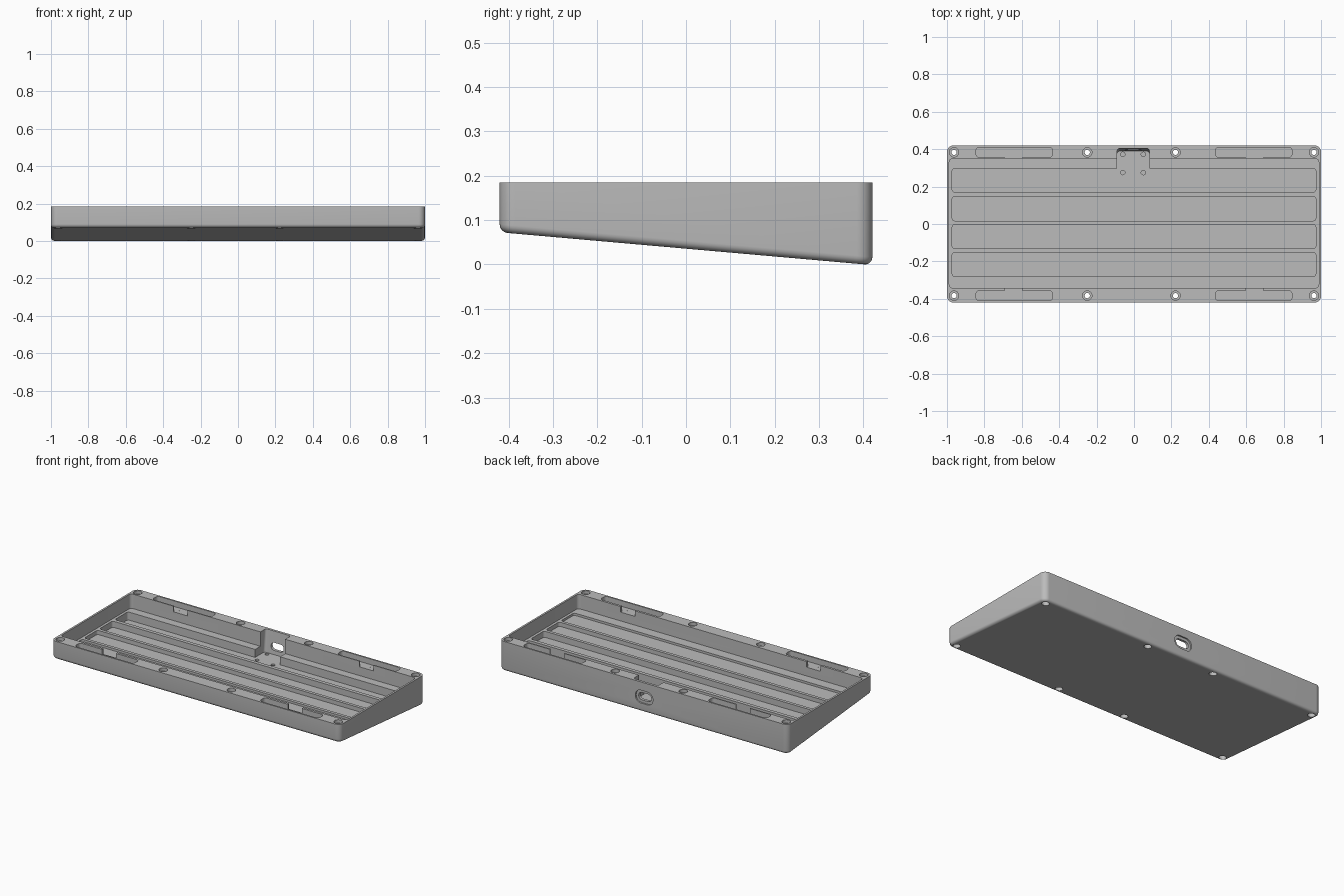
import bpy, bmesh, math
from mathutils import Matrix

if "Cube" in bpy.data.objects:
    bpy.data.objects.remove(bpy.data.objects["Cube"], do_unlink=True)

TOP, FLOOR = 0.185, 0.095
HX, HY = 1.0, 0.42

# Single grey finish
grey = bpy.data.materials.new("case_grey")
grey.use_nodes = True
grey.diffuse_color = (0.5, 0.5, 0.5, 1)
grey.node_tree.nodes["Principled BSDF"].inputs["Base Color"].default_value = (0.5, 0.5, 0.5, 1)


def underside(y):
    """Height of the sloping underside at depth y."""
    return 0.036 - 0.088 * y


def finish(bm, name):
    bmesh.ops.recalc_face_normals(bm, faces=bm.faces)
    mesh = bpy.data.meshes.new(name)
    bm.to_mesh(mesh)
    bm.free()
    mesh.materials.append(grey)
    obj = bpy.data.objects.new(name, mesh)
    bpy.context.collection.objects.link(obj)
    return obj


def round_edges(bm, edges, radius, segments):
    bmesh.ops.bevel(bm, geom=edges, offset=radius, segments=segments,
                    profile=0.5, affect='EDGES', clamp_overlap=True)


def upright(bm):
    return [e for e in bm.edges
            if abs((e.verts[0].co - e.verts[1].co).normalized().z) > 0.99]


def box_mesh(size, radius, segments=6):
    """Box about the origin with rounded upright edges."""
    bm = bmesh.new()
    bmesh.ops.create_cube(bm, size=1)
    bmesh.ops.scale(bm, vec=size, verts=bm.verts)
    round_edges(bm, upright(bm), radius, segments)
    return bm


def cut(bm):
    """Subtract a closed mesh from the case."""
    tool = finish(bm, "cutter")
    tool.hide_render = True
    mod = case.modifiers.new("cut", 'BOOLEAN')
    mod.operation, mod.solver, mod.object = 'DIFFERENCE', 'EXACT', tool
    bpy.ops.object.modifier_apply(modifier=mod.name)
    bpy.data.objects.remove(tool, do_unlink=True)


def pocket(x0, x1, y0, y1, z0, z1, radius):
    bm = box_mesh((x1 - x0, y1 - y0, z1 - z0), radius)
    bmesh.ops.translate(bm, vec=((x0 + x1) / 2, (y0 + y1) / 2, (z0 + z1) / 2), verts=bm.verts)
    cut(bm)


def bore(x, y, z0, z1, radius):
    bm = bmesh.new()
    bmesh.ops.create_cone(bm, cap_ends=True, segments=24, radius1=radius, radius2=radius,
                          depth=z1 - z0, matrix=Matrix.Translation((x, y, (z0 + z1) / 2)))
    cut(bm)


def port(width, height, y0, y1, radius):
    """Rounded opening cut along the depth of the case."""
    bm = box_mesh((width, height, y1 - y0), radius, 8)
    bmesh.ops.transform(bm, verts=bm.verts, matrix=Matrix.Translation(
        (-0.004, (y0 + y1) / 2, 0.093)) @ Matrix.Rotation(math.pi / 2, 4, 'X'))
    cut(bm)


# Wedge shell: rounded corners and a softened lower edge
bm = bmesh.new()
bmesh.ops.create_cube(bm, size=2)
for v in bm.verts:
    y = v.co.y * HY
    v.co = (v.co.x * HX, y, TOP if v.co.z > 0 else underside(y))
round_edges(bm, upright(bm), 0.035, 8)
bm.normal_update()
base = min(bm.faces, key=lambda f: f.normal.z)
round_edges(bm, list(base.edges), 0.018, 5)
case = finish(bm, "keyboard_case")
bpy.context.view_layer.objects.active = case
case.select_set(True)

# Main cavity
pocket(-0.988, 0.988, -0.343, 0.35, FLOOR, TOP + 0.1, 0.02)

# Four floor channels, stepping up with the underside
for y0, y1, z in ((0.17, 0.298, 0.045), (0.017, 0.147, 0.057),
                  (-0.132, -0.003, 0.069), (-0.28, -0.152, 0.081)):
    pocket(-0.972, 0.972, y0, y1, z, FLOOR + 0.03, 0.014)

# Connector bay with a leaning back wall
bm = box_mesh((0.172, 0.21, 0.2), 0.014)
for v in bm.verts:
    v.co.x -= 0.004
    v.co.y += 0.305
    v.co.z += 0.145
    if v.co.y > 0.36 and v.co.z < 0.1:
        v.co.y -= 0.02
cut(bm)

# Port through the back wall, with an outer recess
port(0.088, 0.046, 0.34, 0.5, 0.0225)
port(0.122, 0.08, 0.411, 0.5, 0.039)

# Blind screw holes in the connector bay
for x in (-0.06, 0.05):
    for y in (0.275, 0.372):
        bore(x, y, 0.028, 0.06, 0.012)

for side in (-1, 1):
    # Rim slots with openings towards the cavity
    lo, hi = sorted((side * 0.357, side * 0.41))
    mouth_lo, mouth_hi = sorted((side * 0.33, side * 0.38))
    for end in (-1, 1):
        x0, x1 = sorted((end * 0.845, end * 0.435))
        pocket(x0, x1, lo, hi, TOP - 0.035, TOP + 0.05, 0.018)
        m0, m1 = sorted((end * 0.692, end * 0.595))
        pocket(m0, m1, mouth_lo, mouth_hi, TOP - 0.0352, TOP + 0.05, 0.002)
    # Through holes, counterbored above and below
    y = side * 0.383
    for x in (-0.962, -0.25, 0.222, 0.962):
        bore(x, y, -0.1, 0.3, 0.014)
        bore(x, y, TOP - 0.02, 0.3, 0.025)
        bore(x, y, -0.1, underside(y) + 0.04, 0.022)

# Stand the case on the ground
lowest = min(v.co.z for v in case.data.vertices)
for v in case.data.vertices:
    v.co.z -= lowest
bpy.ops.object.shade_smooth_by_angle(angle=math.radians(30))
